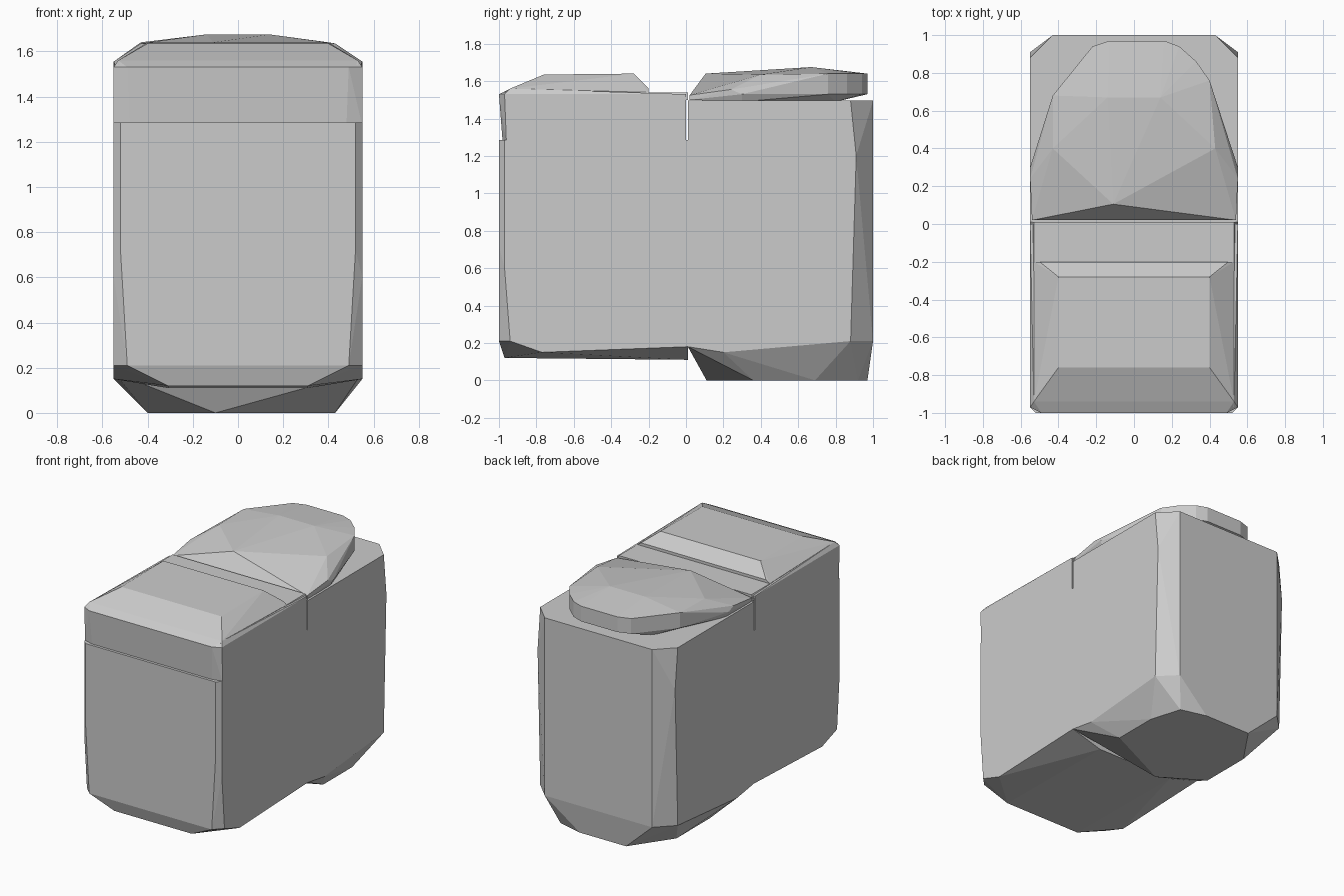
import bpy, bmesh

cube = bpy.data.objects.get("Cube")
if cube:
    bpy.data.objects.remove(cube, do_unlink=True)

grey = bpy.data.materials.new("plain grey")
grey.use_nodes = True
colour = (0.6, 0.6, 0.6, 1)
grey.diffuse_color = colour
grey.node_tree.nodes["Principled BSDF"].inputs["Base Color"].default_value = colour


def both(*points):
    """Repeat points on both sides of the centre plane."""
    return [(s * x, y, z) for x, y, z in points for s in (1, -1)]


def at(z, outline):
    """Lift a flat outline to a height."""
    return [(x, y, z) for x, y in outline]


def hull(name, points):
    """Faceted convex block around the given corners."""
    bm = bmesh.new()
    verts = [bm.verts.new(p) for p in points]
    result = bmesh.ops.convex_hull(bm, input=verts)
    spare = {g for g in result["geom_interior"] + result["geom_unused"]
             if isinstance(g, bmesh.types.BMVert)}
    bmesh.ops.delete(bm, geom=[v for v in spare if v.is_valid], context="VERTS")
    bmesh.ops.dissolve_limit(bm, angle_limit=0.01, verts=bm.verts, edges=bm.edges)
    bmesh.ops.recalc_face_normals(bm, faces=bm.faces)
    mesh = bpy.data.meshes.new(name)
    bm.to_mesh(mesh)
    bm.free()
    mesh.materials.append(grey)
    bpy.context.collection.objects.link(bpy.data.objects.new(name, mesh))


# Front lower block, tapering underneath
hull("front_body", both(
    (.52, -1, 1.285), (.52, -1, .72), (.49, -1, .21),
    (.55, -.97, 1.285), (.55, -.97, .6), (.55, -.94, .21), (.55, -.77, .15),
    (.55, .01, 1.285), (.55, .01, .18), (.31, -.97, .12), (.31, .01, .11)))

# Upper front band, set back a little at its foot
hull("front_band", both(
    (.48, -.98, 1.27), (.55, -.96, 1.27), (.49, -1, 1.53), (.55, -.97, 1.53),
    (.53, -.94, 1.56), (.55, -.43, 1.525), (.55, 0, 1.53), (.55, 0, 1.27)))

# Flat strip between the two lids
hull("middle_strip", both(
    (.55, -.25, 1.5), (.55, .01, 1.5), (.53, -.25, 1.54), (.53, .01, 1.54)))

# Raised front lid with sloping sides
hull("front_lid", both(
    (.53, -.97, 1.54), (.53, -.2, 1.54), (.53, -.94, 1.56), (.5, -.2, 1.56),
    (.4, -.76, 1.635), (.4, -.28, 1.64), (.4, -.47, 1.635)))

# Rear block with chamfered corners and a faceted foot
foot = [(.43, .36), (.43, .69), (.36, .92), (.17, .97),
        (-.2, .97), (-.4, .68), (-.4, .3), (-.1, .11)]
hull("rear_body", at(0, foot) + both(
    (.55, .01, 1.495), (.55, .88, 1.495), (.55, .91, 1.2), (.43, 1, 1.495),
    (.43, 1, .21), (.55, .88, .21), (.55, .2, .15), (.55, .01, .18)))

# Rear lid with a rounded back edge
rim = [(-.43, .68), (-.22, .94), (-.13, .97), (.16, .97),
       (.24, .94), (.33, .86), (.4, .76)]
hull("rear_lid", at(1.53, rim) + at(1.64, rim) + both(
    (.54, .02, 1.5), (.54, .02, 1.525), (.55, .3, 1.53), (.55, .24, 1.555),
    (.43, .4, 1.635), (.14, .67, 1.675), (.3, .8, 1.49), (.53, .3, 1.49))
    + [(-.11, .105, 1.64)])
